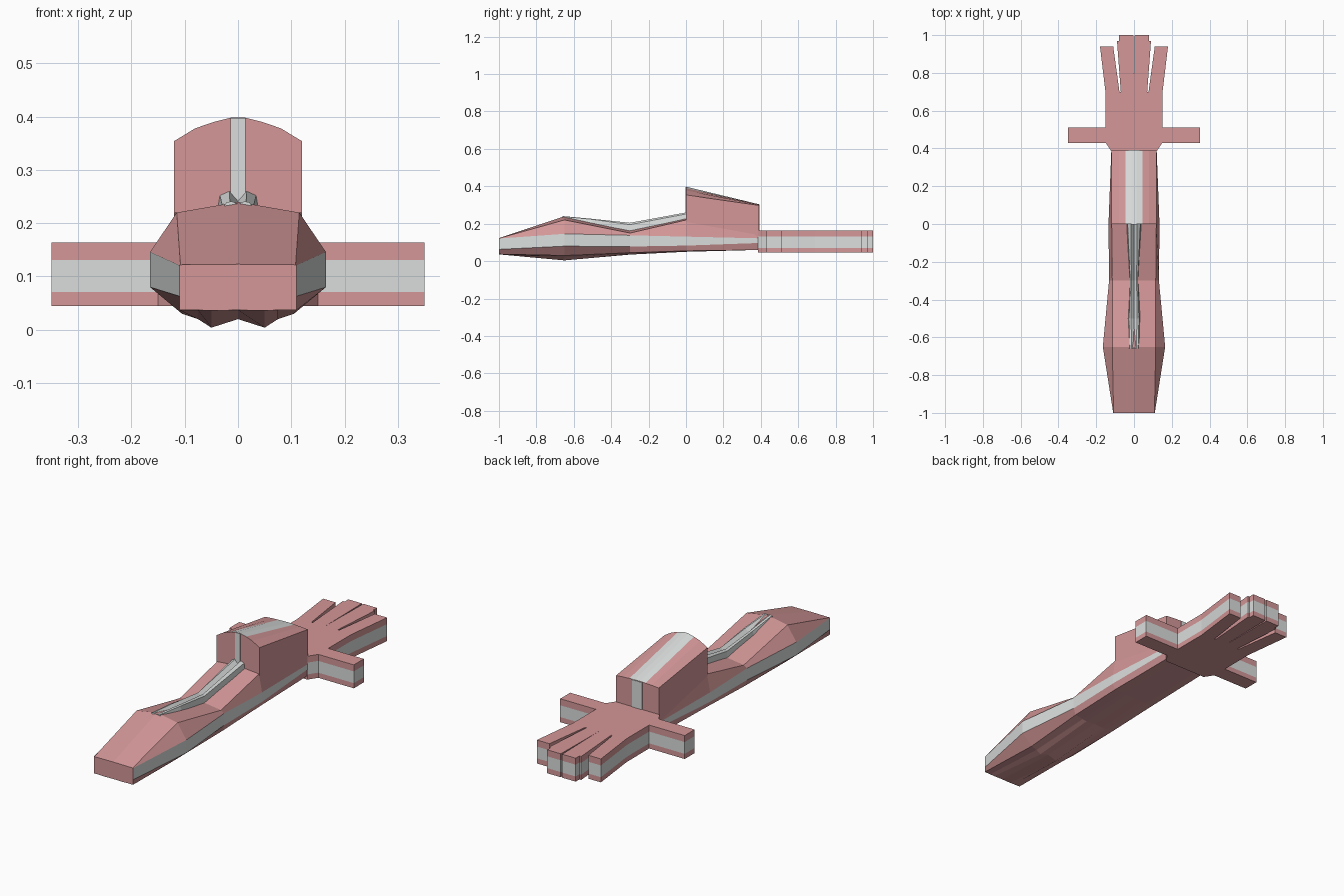
import bpy, bmesh

if "Cube" in bpy.data.objects:
    bpy.data.objects.remove(bpy.data.objects["Cube"])


def material(name, rgb):
    m = bpy.data.materials.new(name)
    m.diffuse_color = (*rgb, 1)
    m.use_nodes = True
    m.node_tree.nodes["Principled BSDF"].inputs["Base Color"].default_value = m.diffuse_color
    return m


MATS = [material("pink", (0.66, 0.31, 0.315)), material("pale grey", (0.70, 0.73, 0.72))]


def finish(bm, name):
    bmesh.ops.remove_doubles(bm, verts=bm.verts, dist=1e-5)
    bmesh.ops.triangulate(bm, faces=[f for f in bm.faces if len(f.verts) > 4])
    bmesh.ops.recalc_face_normals(bm, faces=bm.faces)
    mesh = bpy.data.meshes.new(name)
    bm.to_mesh(mesh)
    bm.free()
    for m in MATS:
        mesh.materials.append(m)
    obj = bpy.data.objects.new(name, mesh)
    bpy.context.collection.objects.link(obj)
    return obj


def mirrored(half):
    """Close a half outline that runs from x = 0 to x = 0."""
    return half + [(-x, z) for x, z in reversed(half) if x > 1e-6]


def loft(name, sections, grey_columns=(), grey_all=False):
    """Skin mirrored half sections placed along y; some columns are grey."""
    bm = bmesh.new()
    rings = []
    for y, half in sections:
        rings.append([bm.verts.new((x, y, z)) for x, z in mirrored(half)])
    n = len(rings[0])
    columns = set(grey_columns) | {n - 1 - c for c in grey_columns}
    for a, b in zip(rings, rings[1:]):
        for i in range(n):
            j = (i + 1) % n
            f = bm.faces.new((a[i], a[j], b[j], b[i]))
            f.material_index = int(grey_all or i in columns)
    for r in (rings[0], rings[-1]):
        bm.faces.new(r).material_index = int(grey_all)
    return finish(bm, name)


# Long arm body: creased underside, grey side band, bulging front
loft("arm_body", [
    (-1.00, [(0, .037), (.05, .036), (.075, .037), (.110, .037), (.110, .063), (.110, .121), (.108, .122), (0, .123)]),
    (-0.65, [(0, .020), (.05, .004), (.075, .020), (.105, .030), (.165, .080), (.165, .146), (.115, .220), (0, .240)]),
    (-0.30, [(0, .038), (.05, .035), (.075, .038), (.120, .045), (.132, .078), (.132, .138), (.115, .150), (0, .165)]),
    (0.00, [(0, .050), (.05, .050), (.075, .050), (.120, .055), (.135, .083), (.135, .131), (.118, .220), (0, .230)]),
    (0.39, [(0, .060), (.05, .060), (.075, .060), (.115, .060), (.120, .097), (.120, .122), (.119, .145), (0, .150)]),
], grey_columns=[4])

# Twin raised grey ridge along the top of the arm
loft("top_ridge", [
    (-0.66, [(0, .225), (.030, .225), (.022, .239), (.012, .241), (0, .236)]),
    (-0.50, [(0, .190), (.034, .190), (.026, .223), (.016, .226), (0, .210)]),
    (-0.30, [(0, .150), (.022, .150), (.020, .195), (.014, .205), (0, .190)]),
    (0.00, [(0, .215), (.040, .215), (.034, .252), (.016, .260), (0, .242)]),
], grey_all=True)


# Arched block behind the ridge, its arch flattening toward the back
def block_section(low, high):
    rise = high - low
    return [(0, .10), (.12, .10), (.12, low), (.08, low + rise * .55),
            (.045, low + rise * .82), (.014, high), (0, high)]


loft("raised_block", [(0.0, block_section(.354, .398)),
                      (0.39, block_section(.298, .304))], grey_columns=[4, 5])


# Thin grey stripes on the front and back of the block
def stripe(name, half_width, y, z0, z1):
    loft(name, [(y - .003, [(0, z0), (half_width, z0), (half_width, z1), (0, z1)]),
                (y + .003, [(0, z0), (half_width, z0), (half_width, z1), (0, z1)])],
         grey_all=True)


stripe("front_stripe", .014, 0.0, .22, .397)
stripe("back_stripe", .028, 0.39, .15, .302)

# Flat hand with side bars and fingers, banded grey round its rim
half = [(0, .385), (.12, .385), (.15, .43), (.35, .43), (.35, .51), (.15, .51),
        (.15, .69), (.18, .94), (.11, .94), (.077, .70), (.070, .70), (.090, .97),
        (.080, .97), (.080, 1.0), (.004, 1.0), (0, .70)]
outline = mirrored(half)
bm = bmesh.new()
layers = [[bm.verts.new((x, y, z)) for x, y in outline] for z in (.045, .071, .131, .164)]
for k, (a, b) in enumerate(zip(layers, layers[1:])):
    for i in range(len(outline)):
        j = (i + 1) % len(outline)
        bm.faces.new((a[i], a[j], b[j], b[i])).material_index = int(k == 1)
bm.faces.new(layers[0])
bm.faces.new(layers[-1])
finish(bm, "hand")
